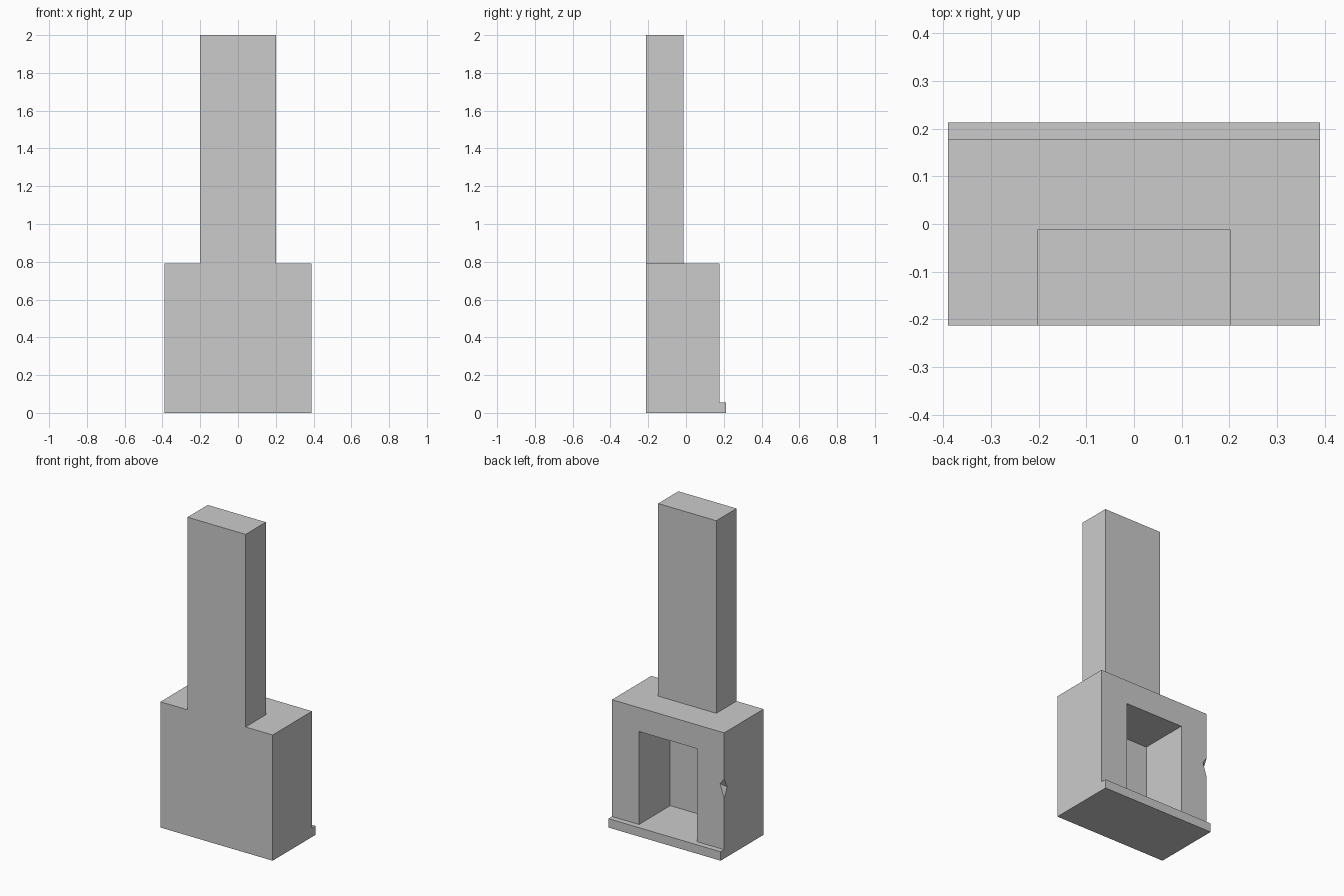
import bpy, bmesh
from mathutils import Vector

if "Cube" in bpy.data.objects:
    bpy.data.objects.remove(bpy.data.objects["Cube"])


def make_object(name, bm):
    bmesh.ops.recalc_face_normals(bm, faces=bm.faces)
    mesh = bpy.data.meshes.new(name)
    bm.to_mesh(mesh)
    bm.free()
    obj = bpy.data.objects.new(name, mesh)
    bpy.context.collection.objects.link(obj)
    return obj


def box(name, lo, hi):
    bm = bmesh.new()
    bmesh.ops.create_cube(bm, size=1)
    lo, hi = Vector(lo), Vector(hi)
    for v in bm.verts:
        v.co = (lo + hi) / 2 + v.co * (hi - lo)
    return make_object(name, bm)


def extrude_x(name, profile, half):
    bm = bmesh.new()
    face = bm.faces.new([bm.verts.new((-half, y, z)) for y, z in profile])
    res = bmesh.ops.extrude_face_region(bm, geom=[face])
    for v in res["geom"]:
        if isinstance(v, bmesh.types.BMVert):
            v.co.x = half
    return make_object(name, bm)


def combine(target, tool, operation):
    mod = target.modifiers.new(tool.name, 'BOOLEAN')
    mod.operation = operation
    mod.solver = 'EXACT'
    mod.object = tool
    bpy.context.view_layer.objects.active = target
    bpy.ops.object.modifier_apply(modifier=mod.name)
    bpy.data.objects.remove(tool)


FRONT, BACK, LIP = -0.213, 0.178, 0.213
HEARTH_Z, BODY_Z = 0.056, 0.79

# Body with the projecting hearth lip, as one side profile
fireplace = extrude_x("fireplace", [
    (FRONT, 0), (LIP, 0), (LIP, HEARTH_Z), (BACK, HEARTH_Z),
    (BACK, BODY_Z), (FRONT, BODY_Z)], 0.39)

# Chimney stack, flush with the front wall
chimney = box("chimney", (-0.202, FRONT, BODY_Z - 0.05), (0.202, -0.012, 2.0))
combine(fireplace, chimney, 'UNION')

# Firebox recess, floor level with the hearth
firebox = box("firebox", (-0.202, -0.132, HEARTH_Z), (0.202, 0.3, 0.64))
combine(fireplace, firebox, 'DIFFERENCE')

# Small chip in the rear left corner: cutter apex lies outside the edge
bm = bmesh.new()
top, bottom, on_back, on_side, outer = [bm.verts.new(p) for p in (
    (-0.39, BACK, 0.50), (-0.39, BACK, 0.376), (-0.362, BACK, 0.463),
    (-0.39, BACK - 0.03, 0.44), (-0.42, BACK + 0.03, 0.45))]
for tri in ((top, on_back, on_side), (bottom, on_side, on_back),
            (top, outer, on_back), (top, on_side, outer),
            (bottom, on_back, outer), (bottom, outer, on_side)):
    bm.faces.new(tri)
combine(fireplace, make_object("corner_chip", bm), 'DIFFERENCE')
